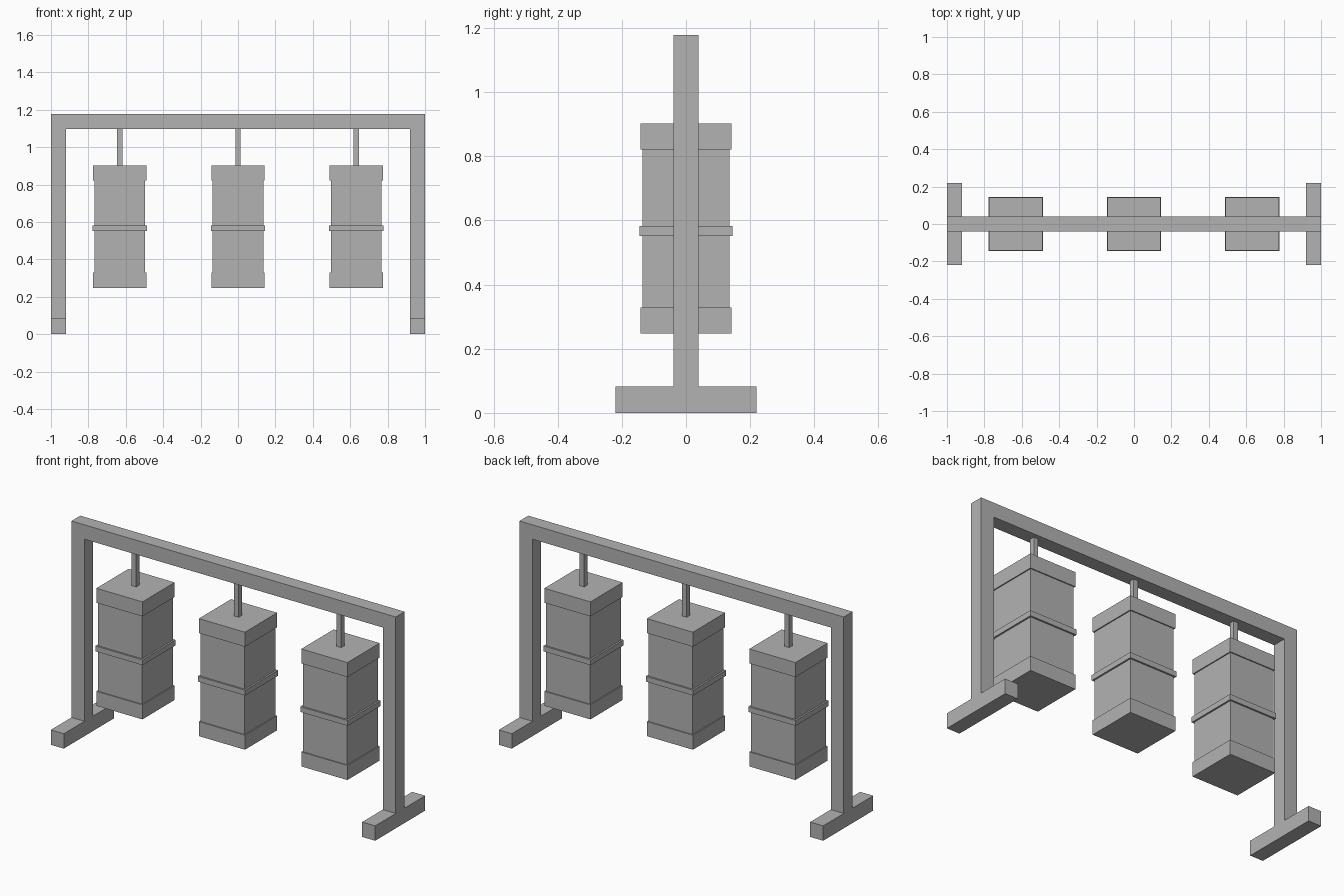
import bpy

if "Cube" in bpy.data.objects:
    bpy.data.objects.remove(bpy.data.objects["Cube"])

grey = bpy.data.materials.new("plain grey")
grey.diffuse_color = (0.45, 0.45, 0.45, 1)
grey.use_nodes = True
grey.node_tree.nodes["Principled BSDF"].inputs["Base Color"].default_value = grey.diffuse_color


def box(name, x, half_x, half_y, z0, z1):
    """Box centred on y = 0, given by half widths and its height range."""
    bpy.ops.mesh.primitive_cube_add(size=2, location=(x, 0, (z0 + z1) / 2))
    ob = bpy.context.object
    ob.name = name
    ob.scale = (half_x, half_y, (z1 - z0) / 2)
    bpy.ops.object.transform_apply(location=False, rotation=False, scale=True)
    ob.data.materials.append(grey)
    return ob


# Frame: top beam, posts and feet
box("top_beam", 0, 1.0, 0.039, 1.098, 1.178)
for side, x in (("left", -0.96), ("right", 0.96)):
    box(side + "_post", x, 0.04, 0.039, 0.083, 1.098)
    box(side + "_foot", x, 0.04, 0.22, 0.0, 0.083)

# Three hanging square bags
for side, x in (("left", -0.632), ("middle", 0), ("right", 0.632)):
    box(side + "_hanger", x, 0.014, 0.014, 0.903, 1.098)
    box(side + "_bag_body", x, 0.136, 0.136, 0.329, 0.822)
    box(side + "_bag_top_cap", x, 0.142, 0.142, 0.822, 0.903)
    box(side + "_bag_bottom_cap", x, 0.142, 0.142, 0.248, 0.329)
    box(side + "_bag_band", x, 0.1455, 0.1455, 0.552, 0.582)
